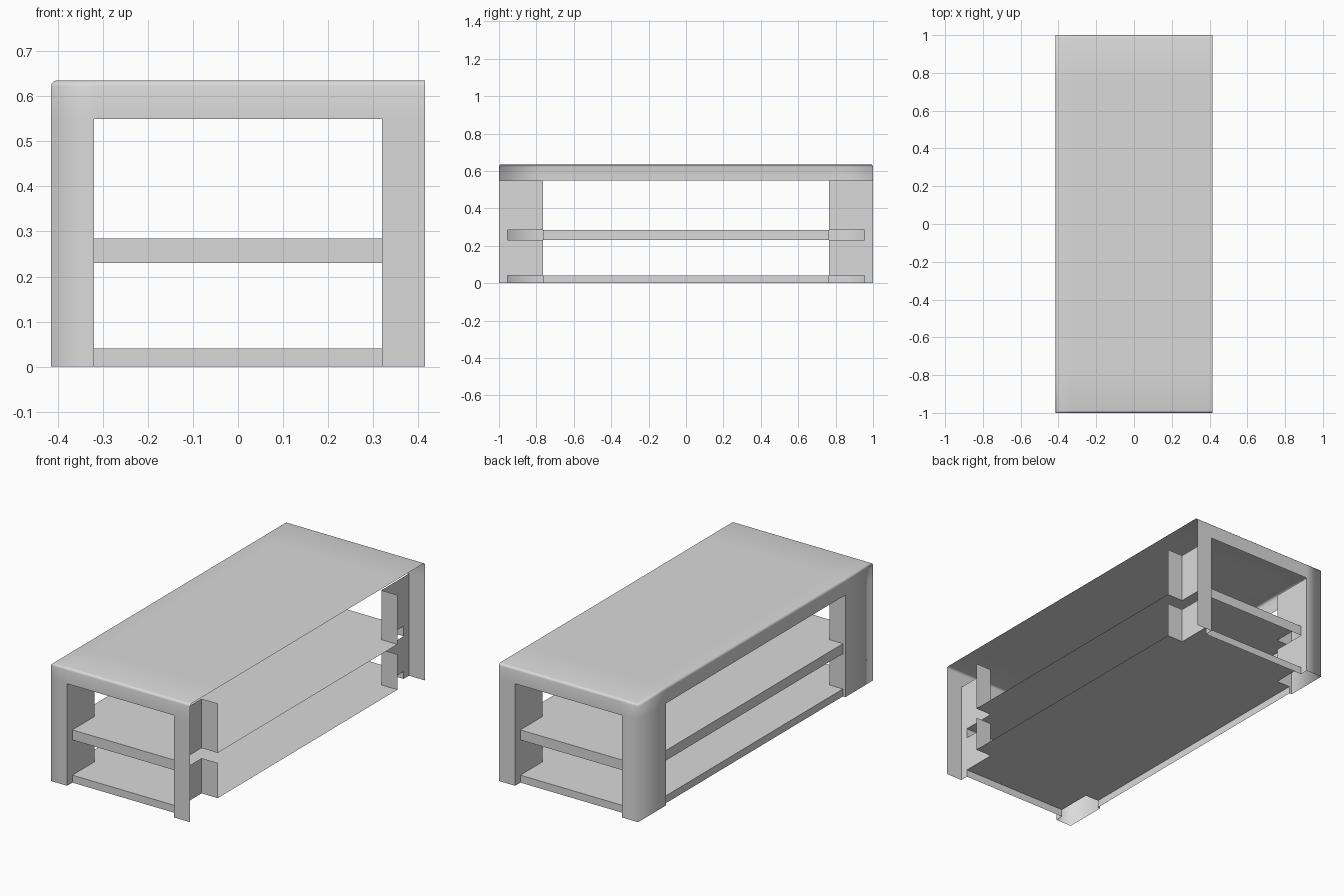
import bpy, bmesh

cube = bpy.data.objects.get("Cube")
if cube:
    bpy.data.objects.remove(cube)

grey = bpy.data.materials.new("light_grey")
grey.use_nodes = True
color = (0.7, 0.7, 0.7, 1)
grey.diffuse_color = color
grey.node_tree.nodes["Principled BSDF"].inputs["Base Color"].default_value = color

W, D, H = 0.415, 1.0, 0.635          # half width, half depth, height
PX, PY, RAIL = 0.319, 0.765, 0.55    # inner limits of posts, underside of rails
SX, SY = 0.40, 0.955                 # shelf limits
SHELVES = {"lower_shelf": (0.0, 0.04), "middle_shelf": (0.23, 0.284)}


def rect(bm, axis, at, a, b, flip=False):
    """Axis-aligned rectangle; a and b are ranges along the other two axes."""
    verts = []
    for u, v in ((a[0], b[0]), (a[1], b[0]), (a[1], b[1]), (a[0], b[1])):
        co = [u, v]
        co.insert(axis, at)
        verts.append(bm.verts.new(co))
    face = bm.faces.new(verts)
    face.normal_update()
    if (face.normal[axis] < 0) != flip:
        face.normal_flip()


def finish(bm, name, smooth=False):
    bmesh.ops.remove_doubles(bm, verts=bm.verts, dist=1e-5)
    mesh = bpy.data.meshes.new(name)
    bm.to_mesh(mesh)
    bm.free()
    mesh.materials.append(grey)
    for p in mesh.polygons:
        p.use_smooth = smooth
    obj = bpy.data.objects.new(name, mesh)
    bpy.context.collection.objects.link(obj)


def spans(values):
    return list(zip(values, values[1:]))


# Outer shell: top and three framed sides, open on +x
bm = bmesh.new()
xs, ys = spans([-W, -PX, PX, W]), spans([-D, -PY, PY, D])
for xr in xs:
    for yr in ys:
        rect(bm, 2, H, xr, yr)
for side in (-1, 1):
    for i, xr in enumerate(xs):
        rect(bm, 1, side * D, xr, (RAIL, H), side < 0)
        if i != 1:
            rect(bm, 1, side * D, xr, (0, RAIL), side < 0)
for i, yr in enumerate(ys):
    rect(bm, 0, -W, yr, (RAIL, H), True)
    if i != 1:
        rect(bm, 0, -W, yr, (0, RAIL), True)
bmesh.ops.remove_doubles(bm, verts=bm.verts, dist=1e-5)

# Small rounding along the rim of the top; upright corners stay soft shaded
rim = [e for e in bm.edges if len(e.link_faces) == 2 and e.calc_face_angle() > 1
       and all(v.co.z > RAIL + 0.01 for v in e.verts)]
bmesh.ops.bevel(bm, geom=rim, offset=0.013, segments=3, profile=0.5, affect='EDGES')
finish(bm, "outer_shell", smooth=True)

# Inner post walls, slotted where the shelves enter
(l0, l1), (m0, m1) = SHELVES.values()
for sx, x_name in ((-1, "right"), (1, "left")):
    for sy, y_name in ((-1, "front"), (1, "back")):
        bm = bmesh.new()
        for zr in ((l1, m0), (m1, RAIL)):
            rect(bm, 0, sx * PX, sorted((sy * PY, sy * D)), zr, sx > 0)
            rect(bm, 1, sy * PY, sorted((sx * PX, sx * W)), zr, sy > 0)
        for zr in ((l0, l1), (m0, m1)):
            rect(bm, 0, sx * PX, sorted((sy * SY, sy * D)), zr, sx > 0)
            if sx < 0:
                rect(bm, 1, sy * PY, (-W, -SX), zr, sy > 0)
        finish(bm, f"{y_name}_{x_name}_post_walls")

# Shelves notched around the posts, open underneath and on +x
for name, (z0, z1) in SHELVES.items():
    bm = bmesh.new()
    for xr in ((-SX, -PX), (PX, W)):
        rect(bm, 2, z1, xr, (-PY, PY))
    for yr in spans([-SY, -PY, PY, SY]):
        rect(bm, 2, z1, (-PX, PX), yr)
    for side in (-1, 1):
        rect(bm, 1, side * SY, (-PX, PX), (z0, z1), side < 0)
    rect(bm, 0, -SX, (-PY, PY), (z0, z1), True)
    finish(bm, name)
